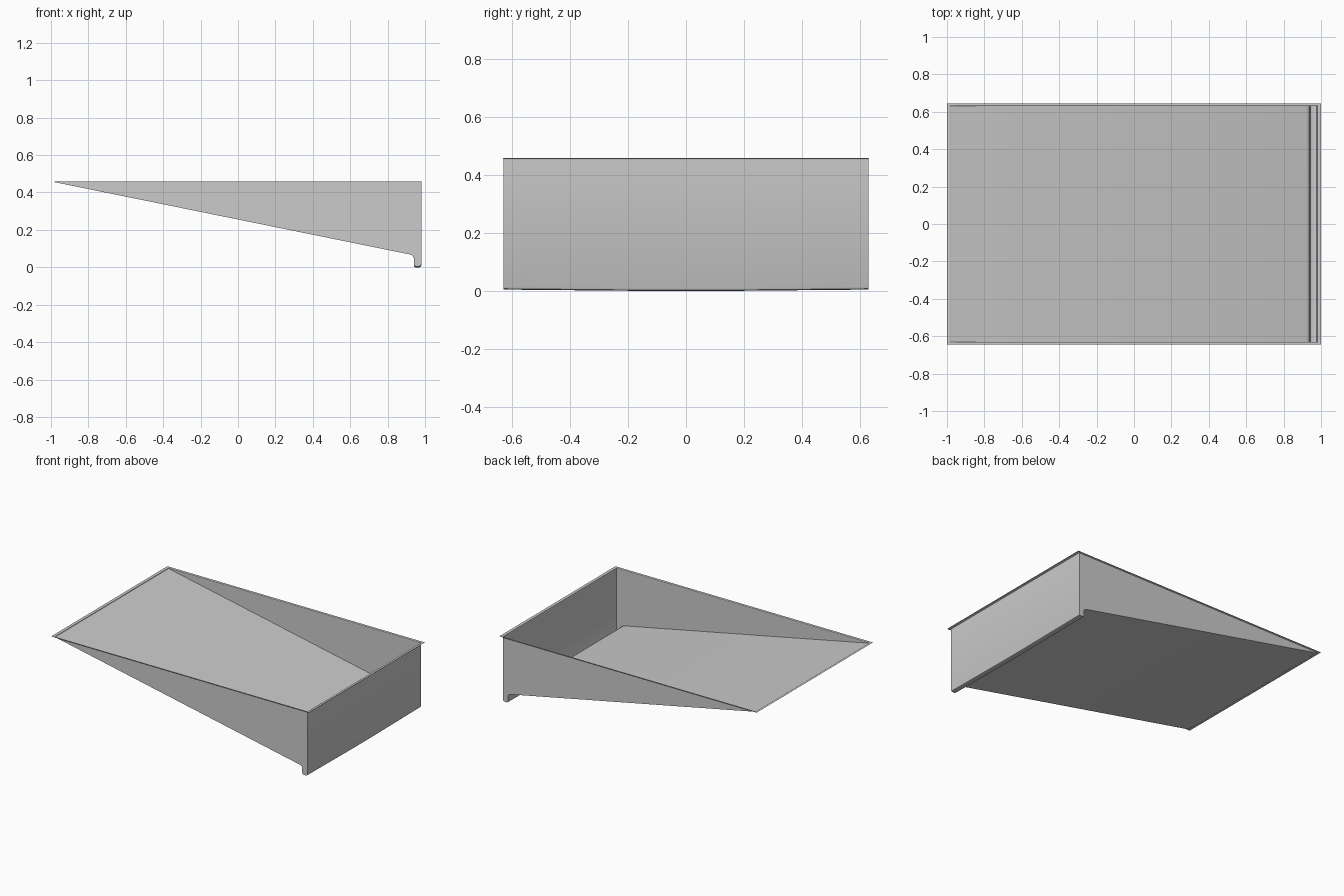
import bpy, bmesh

if "Cube" in bpy.data.objects:
    bpy.data.objects.remove(bpy.data.objects["Cube"])

X, Y, RIM_Z = 0.98, 0.63, 0.46
WALL_TOP = 0.455

# Lengthwise section: sloping floor, drain trough, upright end wall
profile = [(-X, WALL_TOP), (0.922, 0.068), (0.934, 0.062), (0.94, 0.05),
           (0.94, 0.01), (0.943, 0.003), (0.95, 0.0), (0.97, 0.0),
           (0.977, 0.003), (X, 0.01), (X, WALL_TOP)]


def finish(name, bm, smooth=True):
    bmesh.ops.remove_doubles(bm, verts=bm.verts, dist=1e-5)
    mesh = bpy.data.meshes.new(name)
    bm.to_mesh(mesh)
    bm.free()
    obj = bpy.data.objects.new(name, mesh)
    bpy.context.collection.objects.link(obj)
    if smooth:
        bpy.context.view_layer.objects.active = obj
        obj.select_set(True)
        bpy.ops.object.shade_smooth_by_angle(angle=0.7)
        obj.select_set(False)
    return obj


# Basin: section swept across y, the trough dipping slightly at its middle
bm = bmesh.new()
rows = []
for y in (-Y, -0.1, 0.1, Y):
    lift = 0.005 if abs(y) == Y else 0.0
    rows.append([bm.verts.new((x, y, z + (lift if z < 0.03 else 0)))
                 for x, z in profile])
for a, b in zip(rows, rows[1:]):
    for i in range(len(profile) - 1):
        bm.faces.new((a[i], a[i + 1], b[i + 1], b[i]))

# Side walls
bm.faces.new(rows[0][::-1])
bm.faces.new(rows[-1])
finish("basin", bm)

# Rim: small rolled edge and thin flat flange around the opening
bm = bmesh.new()
rings = []
for hx, hy, z in ((X, Y, WALL_TOP), (X + 0.001, Y + 0.001, 0.458),
                  (X + 0.005, Y + 0.004, RIM_Z), (1.0, 0.645, RIM_Z)):
    rings.append([bm.verts.new((sx * hx, sy * hy, z))
                  for sx, sy in ((-1, -1), (1, -1), (1, 1), (-1, 1))])
for a, b in zip(rings, rings[1:]):
    for i in range(4):
        j = (i + 1) % 4
        bm.faces.new((a[i], b[i], b[j], a[j]))
finish("rim_flange", bm, smooth=False)
